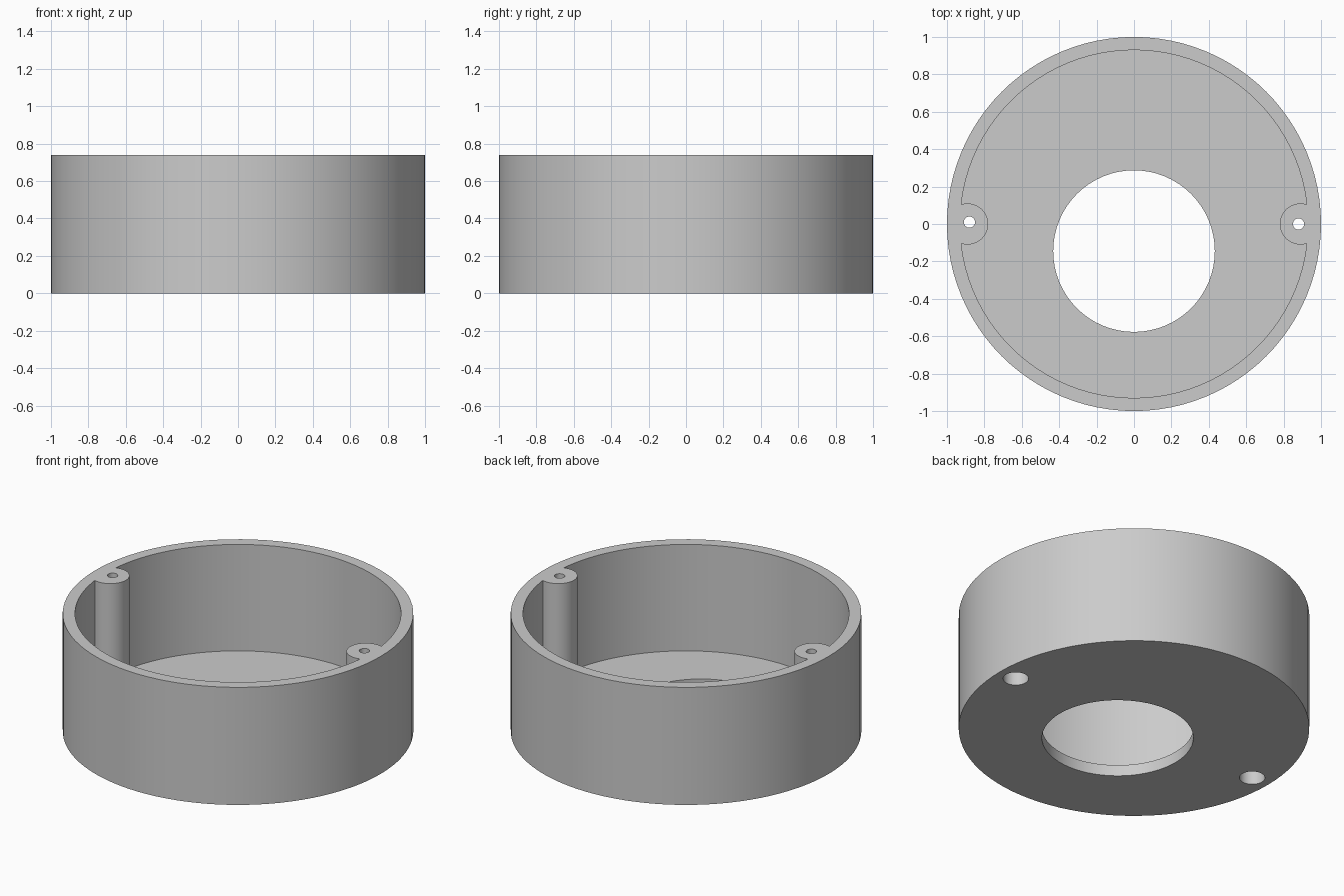
import bpy
import math

# Remove the default cube
cube = bpy.data.objects.get("Cube")
if cube:
    bpy.data.objects.remove(cube, do_unlink=True)

HEIGHT = 0.74
FLOOR = 0.07
INNER_RADIUS = 0.93
BOSS_X = 0.89
SCREW_X = 0.88

grey = bpy.data.materials.new("plain grey")
grey.use_nodes = True
colour = (0.6, 0.6, 0.6, 1.0)
grey.diffuse_color = colour
grey.node_tree.nodes["Principled BSDF"].inputs["Base Color"].default_value = colour


def cylinder(name, radius, bottom, top, x=0.0, y=0.0, sides=48):
    bpy.ops.mesh.primitive_cylinder_add(
        vertices=sides, radius=radius, depth=top - bottom,
        location=(x, y, (bottom + top) / 2))
    obj = bpy.context.object
    obj.name = name
    obj.data.materials.append(grey)
    return obj


def cut(target, cutter):
    """Subtract the cutter from the target and discard the cutter."""
    cutter.hide_render = True
    mod = target.modifiers.new("cut", "BOOLEAN")
    mod.operation = "DIFFERENCE"
    mod.solver = "EXACT"
    mod.object = cutter
    bpy.context.view_layer.objects.active = target
    bpy.ops.object.modifier_apply(modifier=mod.name)
    bpy.data.objects.remove(cutter, do_unlink=True)


# Round housing
housing = cylinder("round_housing", 1.0, 0.0, HEIGHT, sides=96)

# Cavity, leaving a screw boss standing on each side
cavity = cylinder("cavity_cutter", INNER_RADIUS, FLOOR, HEIGHT + 0.1, sides=96)
for side in (-1, 1):
    cut(cavity, cylinder("boss_shape", 0.11, -0.1, HEIGHT + 0.2, x=side * BOSS_X))
cut(housing, cavity)

# Off-centre opening through the floor
cut(housing, cylinder("opening_cutter", 0.432, -0.1, FLOOR + 0.1, y=-0.145, sides=64))

# Screw holes, with wide recesses for the heads underneath
for side in (-1, 1):
    y = 0.01 if side < 0 else 0.0
    cut(housing, cylinder("recess_cutter", 0.073, -0.1, 0.6, x=side * SCREW_X, sides=32))
    cut(housing, cylinder("screw_cutter", 0.03, 0.5, HEIGHT + 0.1,
                          x=side * SCREW_X, y=y, sides=24))

# Smooth walls, crisp rims
bpy.ops.object.select_all(action="DESELECT")
housing.select_set(True)
bpy.context.view_layer.objects.active = housing
bpy.ops.object.shade_smooth_by_angle(angle=math.radians(30))
